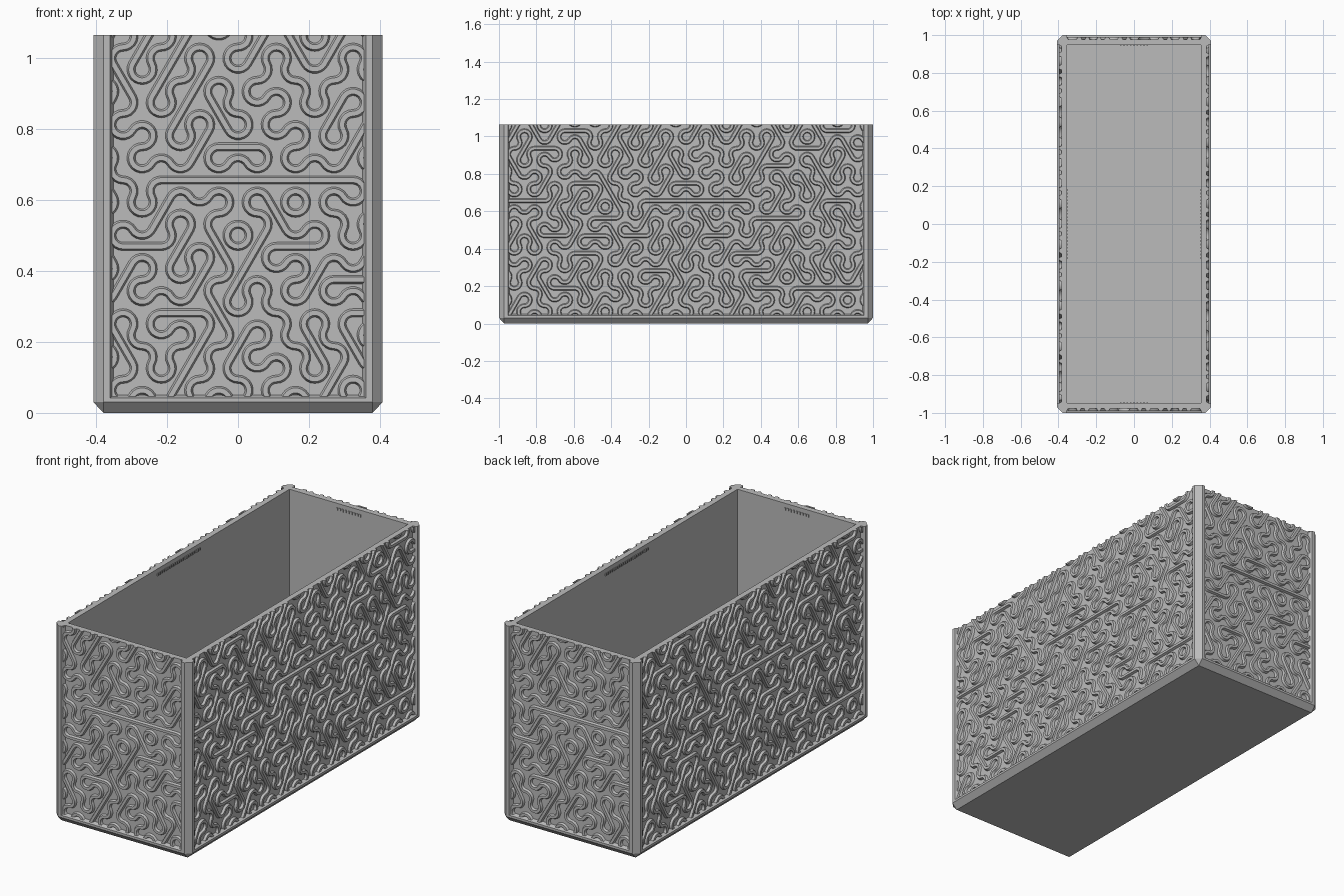
import bpy, bmesh, math, random
from mathutils import Vector, Matrix

random.seed(11)
if "Cube" in bpy.data.objects:
    bpy.data.objects.remove(bpy.data.objects["Cube"])

HX, HY, TOP = 0.407, 1.0, 1.065   # half width, half length, height
CH = 0.028                        # edge chamfer
WALL, DEPTH = 0.052, 0.022        # rim thickness, panel recess
FLOOR = 0.05

grey = bpy.data.materials.new("grey_plastic")
grey.use_nodes = True
colour = (0.5, 0.5, 0.5, 1)
grey.diffuse_color = colour
grey.node_tree.nodes["Principled BSDF"].inputs["Base Color"].default_value = colour


def add_object(name, bm):
    bmesh.ops.recalc_face_normals(bm, faces=bm.faces)
    mesh = bpy.data.meshes.new(name)
    bm.to_mesh(mesh)
    bm.free()
    mesh.materials.append(grey)
    obj = bpy.data.objects.new(name, mesh)
    bpy.context.collection.objects.link(obj)
    return obj


def add_box(bm, centre, size):
    mat = Matrix.Translation(centre) @ Matrix.Diagonal((*size, 1))
    bmesh.ops.create_cube(bm, size=1, matrix=mat)


def corners(x, y, z):
    return [(sx * x, sy * y, z) for sx in (-1, 1) for sy in (-1, 1)]


# Base slab: chamfered underneath, bevelled up to the recessed walls
bm = bmesh.new()
points = corners(HX - CH, HY - CH, 0) + corners(HX - DEPTH, HY - DEPTH, FLOOR)
for z in (0.03, 0.042):
    points += corners(HX, HY - CH, z) + corners(HX - CH, HY, z)
for p in points:
    bm.verts.new(p)
bmesh.ops.convex_hull(bm, input=bm.verts)
bmesh.ops.dissolve_limit(bm, angle_limit=0.01, verts=bm.verts, edges=bm.edges)
add_object("base", bm)

# Corner posts: chamfered outside, bevelled towards the panels
half = [(CH, 0), (0.047, 0), (0.057, DEPTH)]
profile = half + [(WALL, WALL)] + [(b, a) for a, b in reversed(half)]
for end, sy in (("front", -1), ("back", 1)):
    for side, sx in (("left", 1), ("right", -1)):
        bm = bmesh.new()
        face = bm.faces.new([bm.verts.new((sx * (HX - a), sy * (HY - b), 0.042))
                             for a, b in profile])
        ext = bmesh.ops.extrude_face_region(bm, geom=[face])["geom"]
        bmesh.ops.translate(bm, vec=(0, 0, TOP - 0.042),
                            verts=[v for v in ext if isinstance(v, bmesh.types.BMVert)])
        add_object(f"{end}_{side}_post", bm)

# Hexagon tiling for the relief: tile spacing D, edge length A
D = 0.108
A = D / math.sqrt(3)
ORIGIN = 0.5
CORNER = [(1, 1), (0, 2), (-1, 1), (-1, -1), (0, -2), (1, -1)]
RINGS = {(0, 0), (3, 3), (12, 0), (-8, 4), (12, 16), (10, -8), (16, -12)}
LOOPS = {(-5, 7), (-1, 7), (-5, 3), (6, 0), (-4, -8), (0, 16), (-5, 15),
         (-5, 9), (1, 13), (4, 12), (5, 9), (4, 6), (2, -2), (4, -12)}
LEVEL = {(-5, 5), (-3, 5), (1, 5), (3, 5), (5, 5), (-5, -1), (-3, -1)}

# Each tile is three arcs, or one straight run with an arc either side
OPTIONS = [((0, 2, 4), None), ((1, 3, 5), None)]
OPTIONS += [((k + 1, (k + 4) % 6), k) for k in range(3)]


def plan_tiles():
    tiles, used = {}, {}
    for row in range(-6, 7):
        for col in range(-10, 11):
            tile = (2 * col + row % 2, 2 + 3 * row)
            spot = [(tile[0] + i, tile[1] + j) for i, j in CORNER]

            def score(option):
                total = random.random() + 3 * (tile in LEVEL and option[1] == 0)
                for k in option[0]:
                    total += 10 * (spot[k] in RINGS) + 2 * (spot[k] in LOOPS)
                    if used.get(spot[k], 0) == 2 and spot[k] not in RINGS:
                        total -= 8
                return total

            best = max(OPTIONS, key=score)
            tiles[tile] = best
            for k in best[0]:
                used[spot[k]] = used.get(spot[k], 0) + 1
    return tiles


TILES = plan_tiles()
SECTION = [(-0.013, -0.003), (-0.007, 0.012), (0.007, 0.012), (0.013, -0.003)]
STEPS = 7


def direction(degrees):
    return Vector((math.cos(math.radians(degrees)), math.sin(math.radians(degrees))))


def sweep(bm, path, wall_y):
    """Sweep the ridge section along (point, side normal) pairs."""
    rings = [[bm.verts.new((p.x + n.x * o, wall_y - h, p.y + n.y * o))
              for o, h in SECTION] for p, n in path]
    for r, s in zip(rings, rings[1:]):
        for i in range(4):
            j = (i + 1) % 4
            bm.faces.new((r[i], r[j], s[j], s[i]))


def make_relief(name, half_width, wall_y, turn):
    bm = bmesh.new()
    for (i, j), (arcs, run) in TILES.items():
        centre = Vector((i * D / 2, ORIGIN + j * A / 2))
        if abs(centre.x) > half_width + D:
            continue
        for k in arcs:
            angle = 60 * k + 30
            pivot = centre + direction(angle) * A
            spokes = [direction(angle + 120 + 120 * t / STEPS) for t in range(STEPS + 1)]
            sweep(bm, [(pivot + s * A / 2, s) for s in spokes], wall_y)
        if run is not None:
            along, side = direction(60 * run), direction(60 * run + 90)
            sweep(bm, [(centre + along * D / 2 * s, side) for s in (-1, 1)], wall_y)
    bmesh.ops.remove_doubles(bm, verts=bm.verts, dist=0.0005)
    # Trim to the panel and cap the cut ends
    cuts = [((half_width, 0, 0), (1, 0, 0)), ((-half_width, 0, 0), (-1, 0, 0)),
            ((0, 0, TOP), (0, 0, 1)), ((0, 0, 0.045), (0, 0, -1))]
    for co, no in cuts:
        geom = bm.verts[:] + bm.edges[:] + bm.faces[:]
        bmesh.ops.bisect_plane(bm, geom=geom, plane_co=co, plane_no=no, clear_outer=True)
    bmesh.ops.holes_fill(bm, edges=[e for e in bm.edges if e.is_boundary], sides=12)
    bmesh.ops.rotate(bm, matrix=Matrix.Rotation(turn, 3, "Z"), verts=bm.verts)
    obj = add_object(name, bm)
    bpy.ops.object.select_all(action="DESELECT")
    obj.select_set(True)
    bpy.context.view_layer.objects.active = obj
    bpy.ops.object.shade_smooth_by_angle(angle=math.radians(30))


# Four walls, each with its relief and a row of small ribs inside the rim
sides = [("front", HX, HY, 0.07), ("left", HY, HX, 0.18),
         ("back", HX, HY, 0.07), ("right", HY, HX, 0.18)]
for quarter, (side, across, out, rib_span) in enumerate(sides):
    turn = quarter * math.pi / 2
    spin = Matrix.Rotation(turn, 3, "Z")

    bm = bmesh.new()
    add_box(bm, (0, -out + (WALL + DEPTH) / 2, (TOP + FLOOR) / 2),
            (2 * (across - WALL), WALL - DEPTH, TOP - FLOOR))
    bmesh.ops.rotate(bm, matrix=spin, verts=bm.verts)
    add_object(f"{side}_wall", bm)

    make_relief(f"{side}_relief", across - 0.049, -out + DEPTH, turn)

    bm = bmesh.new()
    count = round(2 * rib_span / 0.018)
    for n in range(count + 1):
        add_box(bm, (-rib_span + 2 * rib_span * n / count, -out + WALL, TOP - 0.03),
                (0.009, 0.008, 0.014))
    bmesh.ops.rotate(bm, matrix=spin, verts=bm.verts)
    add_object(f"{side}_inner_ribs", bm)
